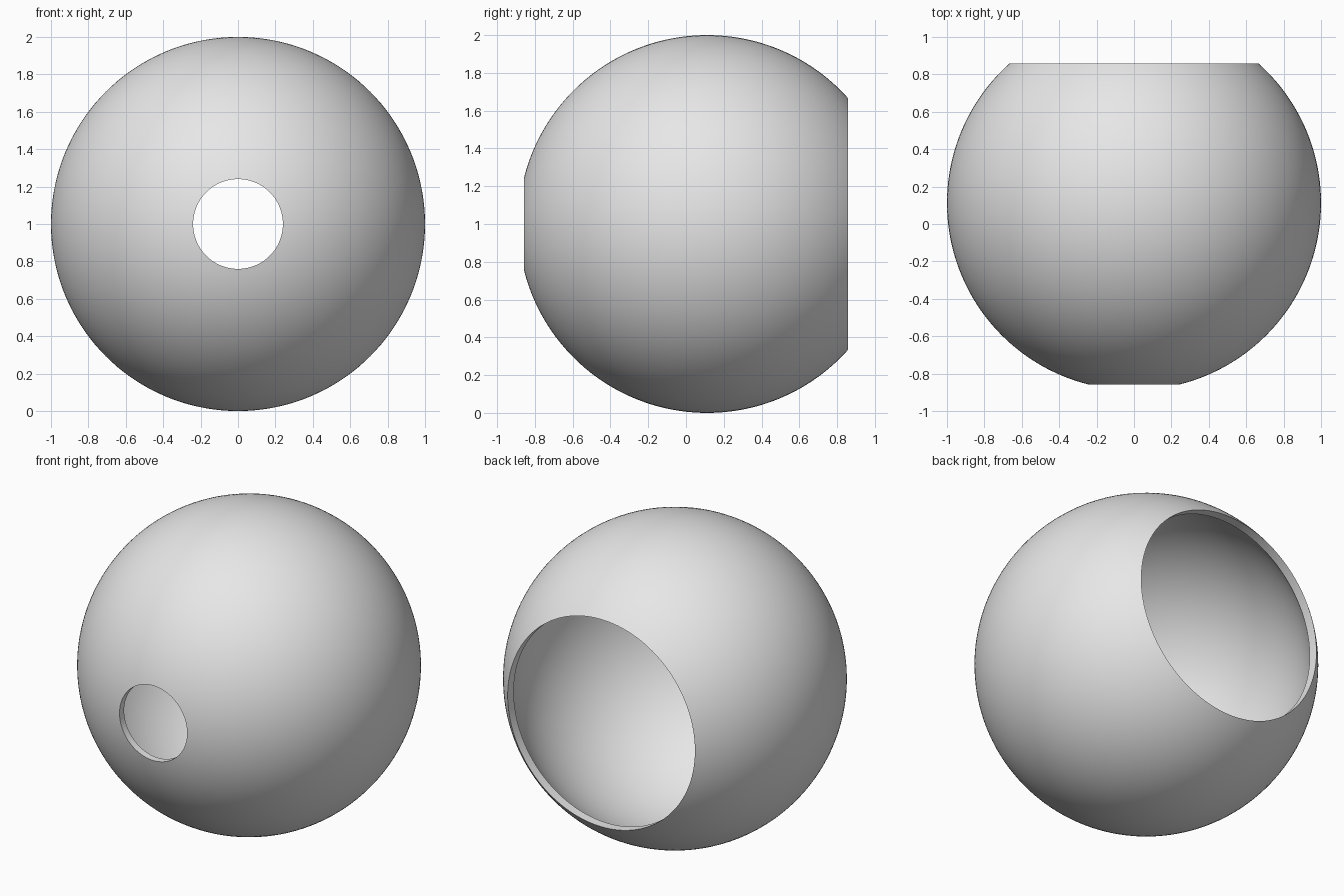
import bpy
import bmesh
from math import asin, pi, sin, cos, radians
from mathutils import Vector

old = bpy.data.objects.get("Cube")
if old:
    bpy.data.objects.remove(old, do_unlink=True)

OUTER, INNER = 1.0, 0.955          # shell radii
FRONT_HOLE, BACK_HOLE = 0.24, 0.665  # hole radii
CENTRE = Vector((0, 0.112, 1))
ARC_STEPS, SIDES = 72, 144

grey = bpy.data.materials.new("plain grey")
grey.use_nodes = True
colour = (0.8, 0.8, 0.8, 1)
grey.diffuse_color = colour
grey.node_tree.nodes["Principled BSDF"].inputs["Base Color"].default_value = colour


def arc(radius):
    """Half section of one shell surface, from the front hole to the back hole."""
    start = asin(FRONT_HOLE / radius)
    end = pi - asin(BACK_HOLE / radius)
    angles = [start + (end - start) * i / ARC_STEPS for i in range(ARC_STEPS + 1)]
    return [Vector((0, -radius * cos(a), radius * sin(a))) for a in angles]


# Closed wall section: outer arc, straight hole walls, inner arc
bm = bmesh.new()
section = [bm.verts.new(p) for p in arc(OUTER) + arc(INNER)[::-1]]
edges = [bm.edges.new((a, section[i - 1])) for i, a in enumerate(section)]

# Turn the section about the front-to-back axis
bmesh.ops.spin(bm, geom=section + edges, cent=(0, 0, 0), axis=(0, 1, 0),
               angle=2 * pi, steps=SIDES, use_merge=True)
bmesh.ops.remove_doubles(bm, verts=bm.verts, dist=0.0001)
bmesh.ops.recalc_face_normals(bm, faces=bm.faces)
bmesh.ops.translate(bm, verts=bm.verts, vec=CENTRE)

mesh = bpy.data.meshes.new("hollow_sphere")
bm.to_mesh(mesh)
bm.free()
mesh.materials.append(grey)
shell = bpy.data.objects.new("hollow_sphere", mesh)
bpy.context.collection.objects.link(shell)

# Smooth shell with crisp hole rims
bpy.context.view_layer.objects.active = shell
shell.select_set(True)
bpy.ops.object.shade_smooth_by_angle(angle=radians(30))
